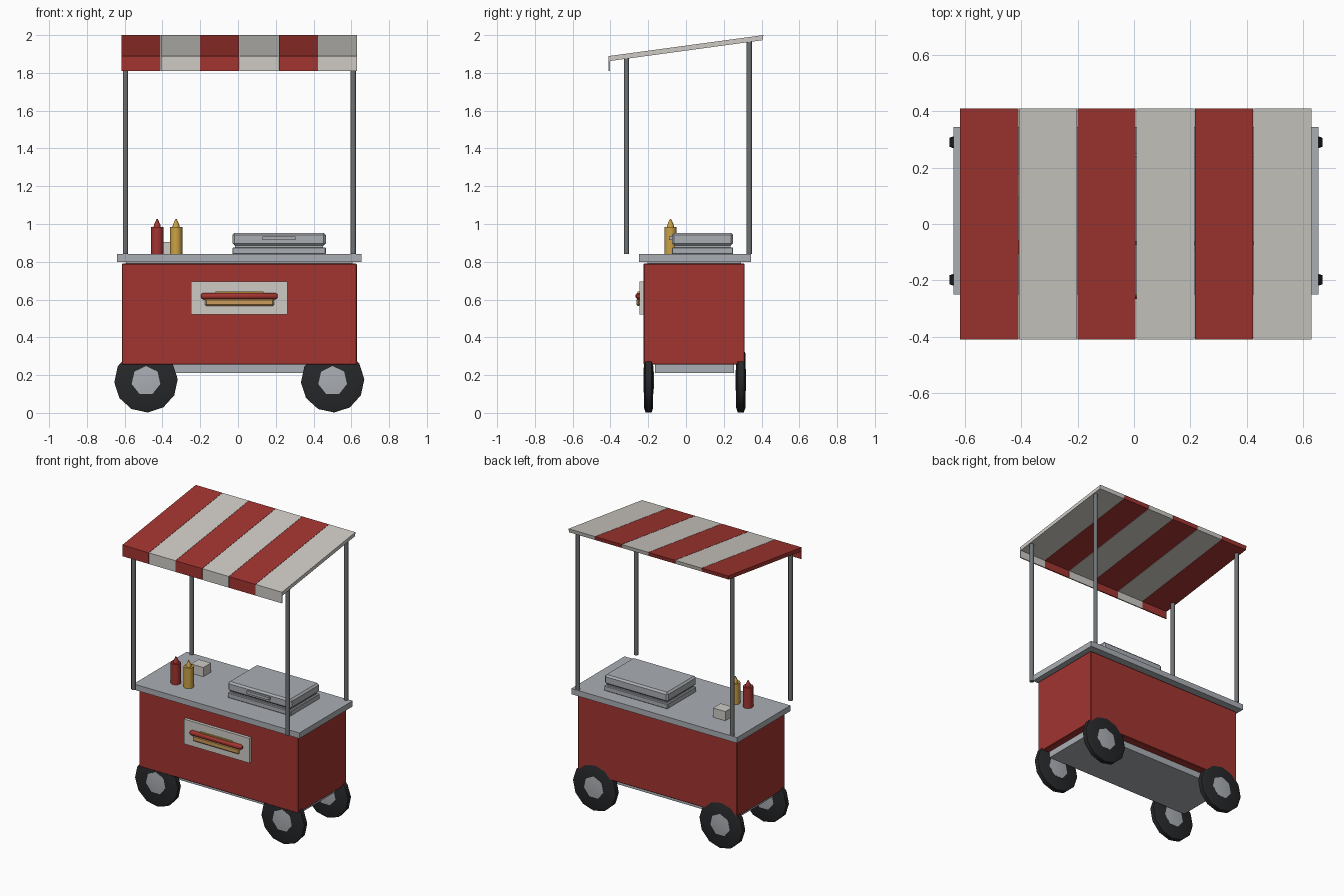
import bpy, math
from mathutils import Vector

if "Cube" in bpy.data.objects:
    bpy.data.objects.remove(bpy.data.objects["Cube"])

CX = 0.007  # centre line of the cart


def mat(name, r, g, b):
    m = bpy.data.materials.new(name)
    m.diffuse_color = (r, g, b, 1)
    m.use_nodes = True
    m.node_tree.nodes["Principled BSDF"].inputs["Base Color"].default_value = m.diffuse_color
    return m


RED = mat("red paint", 0.36, 0.035, 0.03)
WHITE = mat("off white", 0.62, 0.60, 0.56)
STEEL = mat("steel", 0.40, 0.42, 0.45)
POST = mat("post grey", 0.16, 0.17, 0.18)
RUBBER = mat("rubber", 0.02, 0.021, 0.023)
BUN = mat("bun", 0.60, 0.33, 0.10)
MUSTARD = mat("mustard", 0.60, 0.36, 0.06)


def finish(o, name, m, bevel=0):
    o.name = name
    o.data.materials.append(m)
    if bevel:
        b = o.modifiers.new("bevel", 'BEVEL')
        b.width, b.segments = bevel, 1
    return o


def box(name, x, y, z, m, bevel=0):
    """Box from (min, max) pairs."""
    lo, hi = Vector((x[0], y[0], z[0])), Vector((x[1], y[1], z[1]))
    bpy.ops.mesh.primitive_cube_add(size=1, location=(lo + hi) / 2)
    o = bpy.context.object
    o.scale = hi - lo
    bpy.ops.object.transform_apply(location=False, rotation=False, scale=True)
    return finish(o, name, m, bevel)


def mid(half):
    return (CX - half, CX + half)


def lathe(name, profile, n, loc, m, axis='Z', turn=0.0, smooth=True):
    """Spin a (radius, height) profile round an axis."""
    verts, faces = [], []
    for r, h in profile:
        for i in range(n):
            a = turn + 2 * math.pi * i / n
            c, s = r * math.cos(a), r * math.sin(a)
            verts.append({'Z': (c, s, h), 'Y': (c, -h, s), 'X': (h, c, s)}[axis])
    for k in range(len(profile) - 1):
        for i in range(n):
            j = (i + 1) % n
            faces.append((k * n + i, k * n + j, (k + 1) * n + j, (k + 1) * n + i))
    faces.append(tuple(reversed(range(n))))
    faces.append(tuple(range((len(profile) - 1) * n, len(profile) * n)))
    me = bpy.data.meshes.new(name)
    me.from_pydata(verts, [], faces)
    o = bpy.data.objects.new(name, me)
    o.location = loc
    bpy.context.collection.objects.link(o)
    finish(o, name, m)
    if smooth:
        bpy.ops.object.select_all(action='DESELECT')
        o.select_set(True)
        bpy.context.view_layer.objects.active = o
        bpy.ops.object.shade_smooth_by_angle(angle=math.radians(50))
    return o


# Cart body, counter and chassis
box("cart_body", mid(0.622), (-0.225, 0.31), (0.255, 0.79), RED, 0.004)
box("counter_core", mid(0.60), (-0.205, 0.29), (0.78, 0.81), STEEL)
box("counter_top", mid(0.648), (-0.25, 0.345), (0.80, 0.84), STEEL)
box("chassis", mid(0.575), (-0.165, 0.255), (0.21, 0.257), STEEL)

# Wheels with hubs showing on both sides
for side, sx in (("left", -1), ("right", 1)):
    for end, y in (("front", -0.198), ("back", 0.29)):
        loc = (CX + sx * 0.494, y, 0.17)
        lathe(f"{end}_{side}_tyre",
              [(0.145, -0.024), (0.168, -0.016), (0.168, 0.016), (0.145, 0.024)],
              12, loc, RUBBER, 'Y', 0.05)
        lathe(f"{end}_{side}_hub",
              [(0.04, -0.028), (0.078, -0.025), (0.078, 0.025), (0.04, 0.028)],
              7, loc, STEEL, 'Y', math.pi / 2)

# Canopy posts
for side, sx in (("left", -1), ("right", 1)):
    for end, y, top in (("front", -0.315, 1.88), ("back", 0.335, 1.975)):
        lathe(f"{end}_{side}_post", [(0.015, 0.84), (0.015, top)], 8,
              (CX + sx * 0.603, y, 0), POST, turn=math.pi / 8)

# Striped sloping canopy with a front valance
W = 1.25 / 6
for i in range(6):
    x0, x1 = CX - 0.625 + i * W + 0.001, CX - 0.625 + (i + 1) * W - 0.001
    m = WHITE if i % 2 else RED
    section = [(-0.41, 1.862), (0.405, 1.973), (0.41, 2.0), (-0.41, 1.889)]
    verts = [(x, y, z) for x in (x0, x1) for y, z in section]
    faces = [(3, 2, 1, 0), (4, 5, 6, 7)] + [
        (k, (k + 1) % 4, (k + 1) % 4 + 4, k + 4) for k in range(4)]
    me = bpy.data.meshes.new("canopy_stripe")
    me.from_pydata(verts, [], faces)
    o = bpy.data.objects.new("canopy_stripe", me)
    bpy.context.collection.objects.link(o)
    finish(o, f"canopy_stripe_{i + 1}", m)
    box(f"valance_{i + 1}", (x0, x1), (-0.41, -0.402), (1.81, 1.885), m)

# Grill with closed lid and handle
gx = (-0.03, 0.465)
box("grill_base", gx, (-0.075, 0.25), (0.84, 0.876), STEEL, 0.004)
box("grill_seam", (-0.015, 0.45), (-0.06, 0.235), (0.87, 0.89), STEEL)
box("grill_lid", gx, (-0.075, 0.25), (0.886, 0.953), STEEL, 0.012)
box("lid_handle", (0.13, 0.305), (-0.09, -0.07), (0.915, 0.935), STEEL)

# Sauce bottles
for name, x, m in (("ketchup", -0.428, RED), ("mustard", -0.328, MUSTARD)):
    lathe(f"{name}_bottle", [(0.033, 0.84), (0.033, 0.985)], 10,
          (x, -0.082, 0), m)
    lathe(f"{name}_nozzle", [(0.019, 0.985), (0.016, 0.998), (0.003, 1.027)], 8,
          (x, -0.082, 0), m)

# Napkin box
box("napkin_box", (-0.433, -0.337), (0.095, 0.18), (0.84, 0.905), WHITE)

# Front sign with a sausage in a bun
box("sign_panel", (-0.25, 0.262), (-0.246, -0.222), (0.52, 0.695), WHITE)
box("sign_bun", (-0.175, 0.19), (-0.262, -0.244), (0.565, 0.606), BUN, 0.008)
lathe("sign_sausage", [(0.010, -0.203), (0.018, -0.192), (0.018, 0.192), (0.010, 0.203)],
      8, (CX, -0.25, 0.618), RED, 'X', math.pi / 8)
box("sign_mustard", (-0.12, 0.135), (-0.256, -0.244), (0.63, 0.642), MUSTARD)
